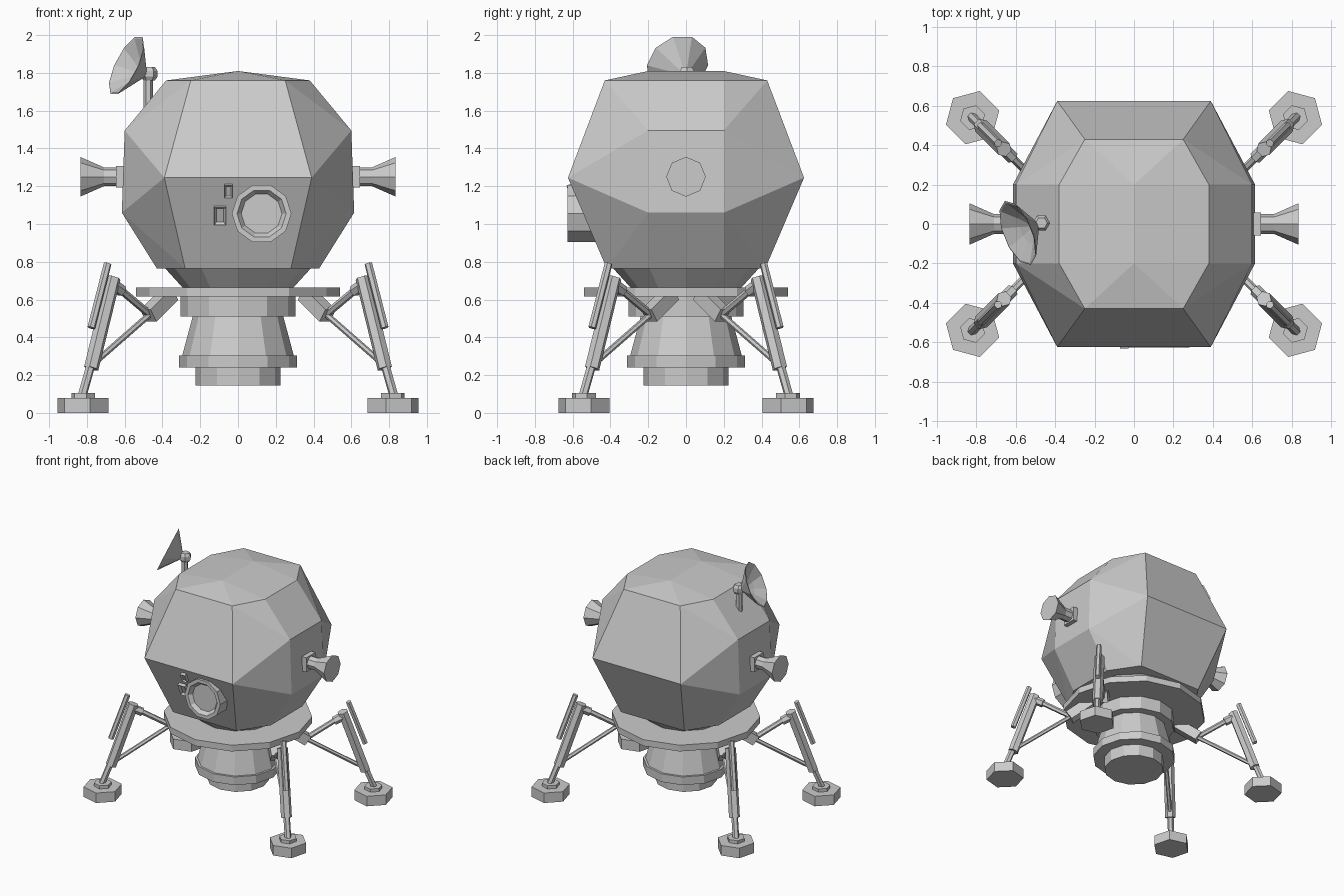
import bpy, bmesh
from math import cos, sin, pi, atan2, radians
from mathutils import Vector, Matrix

if "Cube" in bpy.data.objects:
    bpy.data.objects.remove(bpy.data.objects["Cube"])


def finish(name, bm):
    bmesh.ops.remove_doubles(bm, verts=bm.verts, dist=1e-5)
    bmesh.ops.recalc_face_normals(bm, faces=bm.faces)
    mesh = bpy.data.meshes.new(name)
    bm.to_mesh(mesh)
    bm.free()
    obj = bpy.data.objects.new(name, mesh)
    bpy.context.collection.objects.link(obj)
    return obj


def lathe(name, profile, n, origin=(0, 0, 0), axis=(0, 0, 1), turn=0.0):
    """Spin (radius, height) pairs that start and end on the axis."""
    bm = bmesh.new()
    quat = Vector(axis).to_track_quat('Z', 'Y')
    rings = []
    for r, h in profile:
        if r == 0:
            rings.append([bm.verts.new(Vector(origin) + quat @ Vector((0, 0, h)))] * n)
            continue
        rings.append([bm.verts.new(Vector(origin) + quat @ Vector(
            (r * cos(turn + 2 * pi * i / n), r * sin(turn + 2 * pi * i / n), h)))
            for i in range(n)])
    for a, b in zip(rings, rings[1:]):
        for i in range(n):
            j = (i + 1) % n
            loop = list(dict.fromkeys((a[i], a[j], b[j], b[i])))
            if len(loop) > 2:
                bm.faces.new(loop)
    return finish(name, bm)


def bar(name, p, q, r, n=6, turn=0.0):
    p, q = Vector(p), Vector(q)
    length = (q - p).length
    return lathe(name, [(0, 0), (r, 0), (r, length), (0, length)], n, p, q - p, turn)


def box(name, centre, size, tilt=0.0, recess=None):
    bm = bmesh.new()
    bmesh.ops.create_cube(bm, size=1, matrix=Matrix.Diagonal((*size, 1)))
    if recess:
        bm.normal_update()
        front = [f for f in bm.faces if f.normal.y < -0.9]
        bmesh.ops.inset_region(bm, faces=front, thickness=recess, depth=0)
        bmesh.ops.translate(bm, verts=front[0].verts, vec=(0, recess, 0))
    bm.transform(Matrix.Translation(centre) @ Matrix.Rotation(tilt, 4, 'X'))
    return finish(name, bm)


# Faceted cabin: hull of one quadrant of corners, mirrored four ways
corners = [(0, .20, 1.81), (.25, .43, 1.76), (.38, .20, 1.76),
           (.39, .625, 1.245), (.60, .20, 1.495), (.615, .20, 1.06),
           (.28, .42, .765), (.43, .20, .765)]
bm = bmesh.new()
for sx in (1, -1):
    for sy in (1, -1):
        for x, y, z in corners:
            if x or sx > 0:
                bm.verts.new((x * sx, y * sy, z))
bmesh.ops.convex_hull(bm, input=bm.verts)
bmesh.ops.dissolve_limit(bm, angle_limit=radians(2), verts=bm.verts, edges=bm.edges)
finish("cabin", bm)

# Lower collar, flange, and closed engine bell
lathe("collar", [(0, .66), (.29, .66), (.39, .77), (0, .77)], 12)
lathe("flange", [(0, .615), (.54, .615), (.54, .665), (0, .665)], 12)
lathe("engine", [(0, .145), (.225, .145), (.225, .24), (.312, .24), (.312, .305),
                 (.295, .305), (.24, .51), (.305, .51), (.305, .62), (0, .62)], 12)

# Four diagonal landing legs
for sx in (1, -1):
    for sy in (1, -1):
        side = ("right" if sx > 0 else "left") + ("_back" if sy > 0 else "_front")

        def P(x, z):
            return (sx * x, sy * (x - .28), z)

        heading = atan2(sy, sx)
        lathe("foot_pad_" + side, [(0, 0), (.14, 0), (.14, .08), (0, .08)], 6,
              P(.82, 0), turn=heading)
        lathe("ankle_" + side, [(0, .075), (.065, .075), (.065, .105), (0, .105)], 6,
              P(.82, 0), turn=heading)
        bar("leg_rod_" + side, P(.825, .09), P(.76, .32), .024)
        bar("leg_sleeve_" + side, P(.777, .235), P(.66, .715), .04)
        bar("leg_piston_" + side, P(.777, .45), P(.69, .79), .021)
        bar("leg_clamp_" + side, P(.665, .68), P(.615, .645), .032)
        bar("upper_brace_" + side, P(.65, .675), P(.465, .52), .02)
        bar("lower_brace_" + side, P(.76, .265), P(.40, .58), .016)
        bar("brace_socket_" + side, P(.475, .515), P(.36, .63), .055, 4, pi / 4)

# Side thrusters
for sx, side in ((1, "right"), (-1, "left")):
    box("thruster_mount_" + side, (sx * .615, 0, 1.25), (.06, .115, .115))
    lathe("thruster_" + side, [(0, 0), (.05, 0), (.05, .07), (.105, .195), (0, .195)],
          8, (sx * .64, 0, 1.25), (sx, 0, 0))

# Round front hatch with recessed window, and two small panels beside it
lathe("hatch", [(0, -.2), (.158, -.2), (.158, 0), (.13, 0), (.108, -.03), (0, -.03)],
      10, (.125, -.628, 1.055), (0, -1, 0))
slope = radians(22.6)
box("upper_panel", (-.05, -.597, 1.18), (.042, .05, .07), slope, .011)
box("lower_panel", (-.095, -.543, 1.05), (.062, .05, .10), slope, .017)

# Dish antenna on its mast
bar("antenna_mast", (-.475, .005, 1.5), (-.475, .005, 1.78), .025)
lathe("antenna_joint", [(0, 1.76), (.03, 1.76), (.044, 1.78), (.044, 1.81),
                        (.03, 1.83), (0, 1.83)], 6, (-.47, .005, 0))
lathe("antenna_dish", [(0, -.115), (.02, -.115), (.175, 0), (.165, .0),
                       (.08, -.055), (0, -.095)], 10,
      (-.59, -.045, 1.84), (-.84, -.34, .42))
